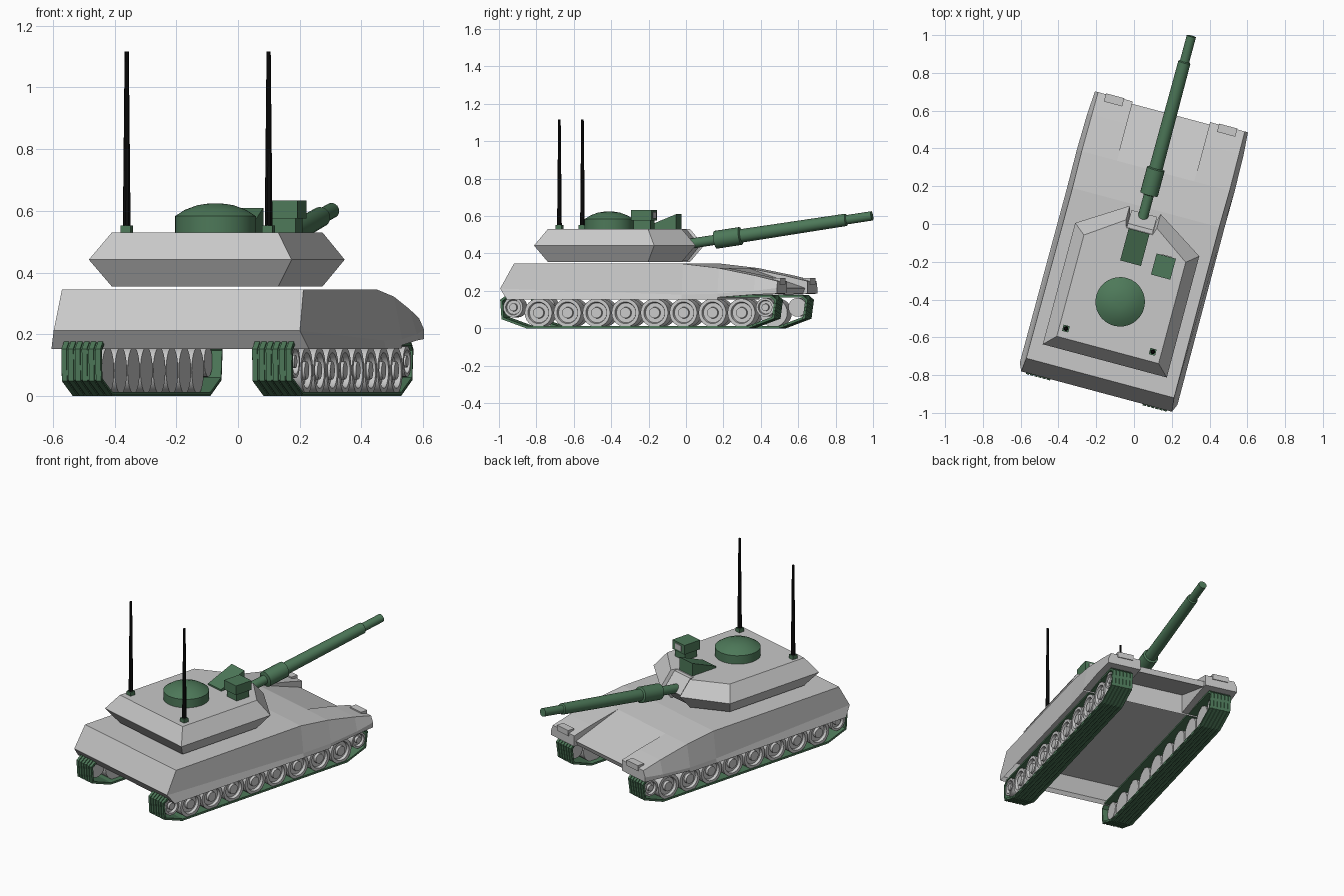
import bpy, bmesh, math
from mathutils import Matrix, Vector

if "Cube" in bpy.data.objects:
    bpy.data.objects.remove(bpy.data.objects["Cube"])

# Whole vehicle is turned 15 degrees about z; parts are built in local axes (x right, y forward)
TURN = math.radians(-15)
PLACE = Matrix.Rotation(TURN, 4, 'Z') @ Matrix.Translation((0.038, 0, 0))


def material(name, rgb):
    m = bpy.data.materials.new(name)
    m.diffuse_color = (*rgb, 1)
    m.use_nodes = True
    m.node_tree.nodes["Principled BSDF"].inputs["Base Color"].default_value = m.diffuse_color
    return m


GREY = material("armour_grey", (0.58, 0.58, 0.58))
GREEN = material("fitting_green", (0.075, 0.19, 0.10))
BLACK = material("antenna_black", (0.004, 0.004, 0.004))


def finish(name, bm, mat, smooth=False, recalc=True):
    bmesh.ops.remove_doubles(bm, verts=bm.verts, dist=1e-5)
    if recalc:
        bmesh.ops.recalc_face_normals(bm, faces=bm.faces)
    me = bpy.data.meshes.new(name)
    bm.to_mesh(me)
    bm.free()
    me.materials.append(mat)
    ob = bpy.data.objects.new(name, me)
    ob.matrix_world = PLACE
    bpy.context.collection.objects.link(ob)
    if smooth:
        bpy.ops.object.select_all(action='DESELECT')
        ob.select_set(True)
        bpy.context.view_layer.objects.active = ob
        bpy.ops.object.shade_smooth_by_angle(angle=math.radians(32))
    return ob


def loft(bm, rings, caps=True, close=False, split=False):
    """Join rings of points; split closes the ends with quads between mirrored points."""
    rows = [[bm.verts.new(p) for p in r] for r in rings]
    n = len(rows[0])
    pairs = list(zip(rows, rows[1:])) + ([(rows[-1], rows[0])] if close else [])
    for a, b in pairs:
        for i in range(n):
            j = (i + 1) % n
            bm.faces.new((a[i], a[j], b[j], b[i]))
    for row in (rows[0], rows[-1]) if caps else ():
        if split:
            for i in range(n // 2 - 1):
                bm.faces.new((row[i], row[i + 1], row[n - 2 - i], row[n - 1 - i]))
        else:
            bm.faces.new(row)


def lathe(bm, profile, matrix, sides=24):
    """Turn (radius, distance) pairs about the z axis of matrix."""
    rings = [[matrix @ Vector((max(r, 1e-4) * math.cos(k * math.tau / sides),
                               max(r, 1e-4) * math.sin(k * math.tau / sides), t))
              for k in range(sides)] for r, t in profile]
    loft(bm, rings)


def box(bm, lo, hi, front_top=None):
    """Box between two corners; front_top raises the front edge to make a wedge."""
    (x0, y0, z0), (x1, y1, z1) = lo, hi
    zf = front_top or z1
    loft(bm, [[(x, y0, z0), (x, y1, z0), (x, y1, zf), (x, y0, z1)] for x in (x0, x1)])


# Hull: stations of (y, half width, z) for top, side crease and lower rim; open underneath
bm = bmesh.new()
stations = [
    [(-.834, .405, .345), (-.908, .413, .212), (-.865, .432, .153)],
    [(.1, .402, .345), (.1, .425, .18), (.1, .43, .153)],
    [(.3, .405, .322), (.3, .432, .185), (.3, .432, .155)],
]
loft(bm, [[(w, y, z) for y, w, z in s] + [(-w, y, z) for y, w, z in reversed(s)]
          for s in stations], split=True)
bmesh.ops.recalc_face_normals(bm, faces=bm.faces)
floor = [f for f in bm.faces if all(v.co.z < .16 for v in f.verts)]
bmesh.ops.delete(bm, geom=floor, context='FACES')
finish("hull", bm, GREY, recalc=False)

# Recessed belly plate
bm = bmesh.new()
box(bm, (-.405, -.855, .29), (.405, .295, .298))
finish("belly_plate", bm, GREY)

# Thin sloping nose plate between the fenders
bm = bmesh.new()
loft(bm, [[(x, .3, .322), (x, .3, .285), (x, .60, .185), (x, .612, .215)]
          for x in (-.212, .212)])
finish("nose_plate", bm, GREY)

# Front fenders and the lamp boxes on them
for s, side in ((-1, "left"), (1, "right")):
    bm = bmesh.new()
    loft(bm, [[(s * .212, y, zt), (s * wt, y, zt), (s * wm, y, zm), (s * wm, y, zb), (s * .212, y, zb)]
              for y, wt, wm, zt, zm, zb in ((.3, .405, .432, .322, .185, .165),
                                            (.5, .403, .428, .282, .20, .18),
                                            (.625, .402, .419, .252, .215, .185))])
    finish(side + "_fender", bm, GREY)
    bm = bmesh.new()
    box(bm, (s * .31 - .05, .585, .235), (s * .31 + .05, .63, .270))
    finish(side + "_lamp_box", bm, GREY)

# Tracks: closed band with raised lengthwise ribs
PATH = [(-.88, .172), (-.91, .15), (-.903, .052), (-.77, .005),
        (.46, .005), (.597, .055), (.61, .15), (.585, .172)]


def offset(path, d):
    out, n = [], len(path)
    for i in range(n):
        p, q, r = (Vector(path[k % n]) for k in (i - 1, i, i + 1))
        e, f = (q - p).normalized(), (r - q).normalized()
        a, b = Vector((e.y, -e.x)), Vector((f.y, -f.x))
        out.append(q + (a + b) * (d / (1 + a.dot(b))))
    return out


def band(bm, x0, x1, outer, inner):
    o, i = offset(PATH, outer), offset(PATH, inner)
    loft(bm, [[(x, p.x, p.y) for p in pts] for x, pts in ((x0, o), (x1, o), (x1, i), (x0, i))],
         caps=False, close=True)


for s, side in ((-1, "left"), (1, "right")):
    bm = bmesh.new()
    band(bm, s * .253, s * .387, 0, -.008)
    for k in range(6):
        x = .2545 + k * .0228
        band(bm, s * x, s * (x + .017), .005, -.001)
    finish(side + "_track", bm, GREEN)

    # Road wheels and the smaller end wheels: flat inside, rim, recess and hub outside
    wheels = [(-.705 + k * .1605, .083, .076) for k in range(8)]
    wheels += [(-.845, .112, .054), (.55, .112, .05)]
    bm = bmesh.new()
    for y, z, r in wheels:
        m = Matrix.Translation((s * .32, y, z)) @ Matrix.Rotation(s * math.pi / 2, 4, 'Y')
        lathe(bm, [(0, -.035), (r, -.035), (r, .062), (r * .76, .062), (r * .7, .045),
                   (r * .4, .045), (r * .38, .062), (0, .062)], m)
    finish(side + "_wheels", bm, GREY, smooth=True)


# Turret: wide at the middle height, pinched above and below, notched for the gun
def outline(half, back, shoulder, tip, notch, z):
    right = [(half, back), (half, shoulder), (.085, tip), (.072, notch)]
    return [(x, y, z) for x, y in right] + [(-x, y, z) for x, y in reversed(right)]


bm = bmesh.new()
loft(bm, [outline(.279, -.68, -.125, .01, -.03, .355),
          outline(.340, -.74, -.075, .087, .045, .442),
          outline(.279, -.68, -.125, .01, -.03, .53)])
finish("turret", bm, GREY)

bm = bmesh.new()
loft(bm, [[(x, -.035, .36), (x, .0, .36), (x, .068, .442), (x, -.005, .527), (x, -.035, .527)]
          for x in (-.07, .07)])
finish("gun_mount", bm, GREY)

# Gun: stepped barrel raised by about eight degrees
bm = bmesh.new()
lift = math.radians(8.4)
aim = Matrix.Translation((-.002, .03, .452)) @ Vector((0, 0, 1)).rotation_difference(
    Vector((0, math.cos(lift), math.sin(lift)))).to_matrix().to_4x4()
lathe(bm, [(0, 0), (.027, 0), (.027, .14), (.048, .145), (.048, .285), (.036, .29),
           (.033, .875), (.025, .88), (.025, 1.02), (0, 1.02)], aim, 20)
finish("gun_barrel", bm, GREEN, smooth=True)

# Round hatch with a domed lid
bm = bmesh.new()
lathe(bm, [(.131, .52), (.131, .583), (.10, .603), (.06, .618), (.03, .623), (0, .624)],
      Matrix.Translation((-.002, -.417, 0)), 32)
finish("dome_hatch", bm, GREEN, smooth=True)

# Wedge-shaped sight housing
bm = bmesh.new()
box(bm, (-.059, -.205, .525), (.055, -.03, .54), front_top=.61)
finish("wedge_sight", bm, GREEN)

# Raised sight: foot, head and window plate
bm = bmesh.new()
box(bm, (.128, -.222, .525), (.214, -.13, .58))
box(bm, (.118, -.235, .575), (.224, -.12, .633))
finish("periscope_sight", bm, GREEN)
bm = bmesh.new()
box(bm, (.143, -.122, .587), (.199, -.116, .621))
finish("periscope_window", bm, GREY)

# Antennas on small square feet
for s, side in ((-1, "left"), (1, "right")):
    x = s * .238 - .005
    bm = bmesh.new()
    box(bm, (x - .017, -.645, .525), (x + .017, -.611, .553))
    finish(side + "_antenna_foot", bm, GREEN)
    bm = bmesh.new()
    lathe(bm, [(.013, .55), (.007, 1.117)], Matrix.Translation((x, -.628, 0)), 8)
    finish(side + "_antenna", bm, BLACK)
